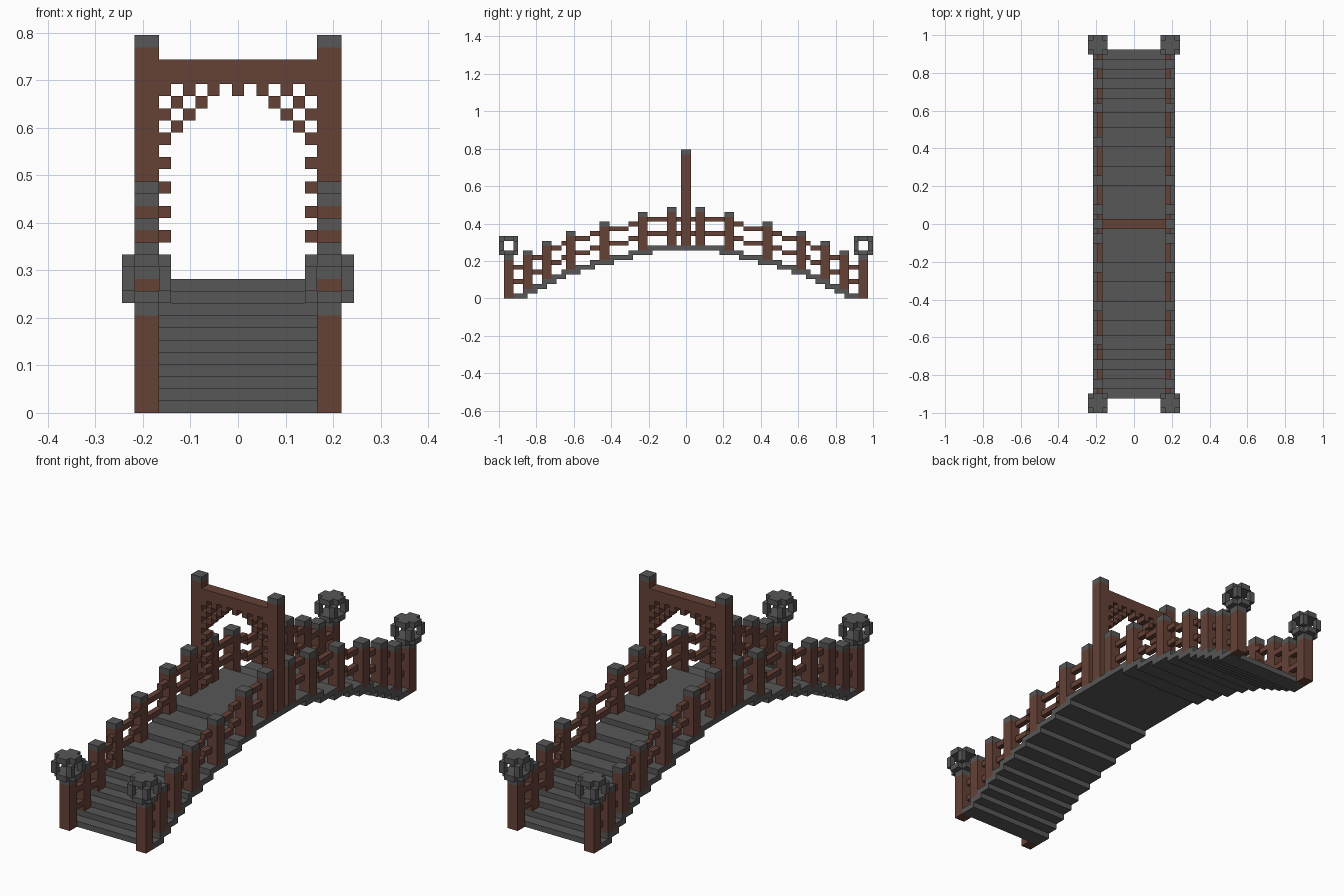
import bpy, bmesh
from mathutils import Vector

cube = bpy.data.objects.get("Cube")
if cube:
    bpy.data.objects.remove(cube, do_unlink=True)

U = 2 / 78  # one block


def material(name, rgb):
    m = bpy.data.materials.new(name)
    m.use_nodes = True
    m.diffuse_color = (*rgb, 1)
    bsdf = m.node_tree.nodes["Principled BSDF"]
    bsdf.inputs["Base Color"].default_value = (*rgb, 1)
    bsdf.inputs["Roughness"].default_value = 0.9
    return m


STONE = material("grey stone", (0.095, 0.095, 0.095))
WOOD = material("brown wood", (0.13, 0.054, 0.037))


def blocks(name, mat, boxes):
    """One object made of boxes, each (x0, x1, y0, y1, z0, z1) in blocks."""
    bm = bmesh.new()
    for x0, x1, y0, y1, z0, z1 in boxes:
        verts = bmesh.ops.create_cube(bm, size=1)["verts"]
        size = Vector((x1 - x0, y1 - y0, z1 - z0))
        mid = Vector((x0 + x1, y0 + y1, z0 + z1)) / 2
        for v in verts:
            v.co = Vector([c * s + m for c, s, m in zip(v.co, size, mid)]) * U
    mesh = bpy.data.meshes.new(name)
    bm.to_mesh(mesh)
    bm.free()
    mesh.materials.append(mat)
    ob = bpy.data.objects.new(name, mesh)
    bpy.context.collection.objects.link(ob)
    return ob


def flip_x(boxes):
    return boxes + [(-b[1], -b[0], *b[2:]) for b in boxes]


def flip_y(boxes):
    return boxes + [(b[0], b[1], -b[3], -b[2], b[4], b[5]) for b in boxes]


def four(boxes):
    return flip_y(flip_x(boxes))


# Deck: step k has its top at height k and runs between two edges
EDGES = [36, 34, 32, 30, 28, 26, 23, 20, 16, 12, 8]
steps = [(-8.5, 8.5, EDGES[k] - 1, EDGES[k - 1], k - 1, k) for k in range(1, 11)]
blocks("deck_steps", STONE, flip_y(steps))
blocks("deck_platform", STONE, [(-8.5, 8.5, -8, 8, 10, 11)])

# Railing posts with stone caps: (inner y, deck height)
POSTS = [(32, 2), (28, 4), (23, 6), (16, 8), (8, 10), (2, 11)]
blocks("railing_posts", WOOD,
       four([(6.5, 8.5, y, y + 2, z, z + 7) for y, z in POSTS]))
blocks("railing_post_caps", STONE,
       four([(6.5, 8.5, y, y + 2, z + 7, z + 8) for y, z in POSTS]))

# Two stepped rails, cut where the posts stand
taken = {c for y, _ in POSTS for c in (y, y + 1)} | {0}


def rail_runs(offset):
    runs = []
    spans = list(zip(EDGES[1:] + [0], EDGES, range(1, 11))) + [(0, 8, 11)]
    for low, high, deck in spans:
        start = None
        for c in range(low, high + 1):
            free = c < high and c not in taken
            if free and start is None:
                start = c
            if not free and start is not None:
                runs.append((6.5, 7.5, start, c, deck + offset, deck + offset + 1))
                start = None
    return four(runs)


blocks("upper_rail", WOOD, rail_runs(5))
blocks("lower_rail", WOOD, rail_runs(2))

# Gate over the middle
blocks("gate_posts", WOOD, flip_x([(6.5, 8.5, -1, 1, 11, 30)]))
blocks("gate_post_caps", STONE, flip_x([(6.5, 8.5, -1, 1, 30, 31)]))
blocks("gate_beam", WOOD, [(-6.5, 6.5, -1, 1, 27, 29)])

# Checkered lattice forming the arch inside the gate
ROWS = {26: (2, 4, 6), 25: (3, 5), 24: (4, 6), 23: (5,)}
ROWS.update({z: (6,) for z in range(12, 23, 2)})
lattice = [(i - .5, i + .5, -1, 1, z, z + 1) for z, cols in ROWS.items() for i in cols]
blocks("gate_lattice", WOOD, flip_x(lattice) + [(-.5, .5, -1, 1, 26, 27)])

# Lantern posts at the four corners
blocks("lantern_posts", WOOD, four([(6.5, 8.5, 36, 38, 0, 8)]))
blocks("lantern_post_caps", STONE, four([(6.5, 8.5, 36, 38, 8, 9)]))

# Lanterns: cross-shaped base and top joined by four corner bars
lantern = []
for z in (9, 12):
    lantern += [(5.5, 9.5, 36, 38, z, z + 1),
                (6.5, 8.5, 35, 36, z, z + 1), (6.5, 8.5, 38, 39, z, z + 1)]
lantern += [(x, x + 1, y, y + 1, 10, 12) for x in (5.5, 8.5) for y in (35, 38)]
blocks("lanterns", STONE, four(lantern))
